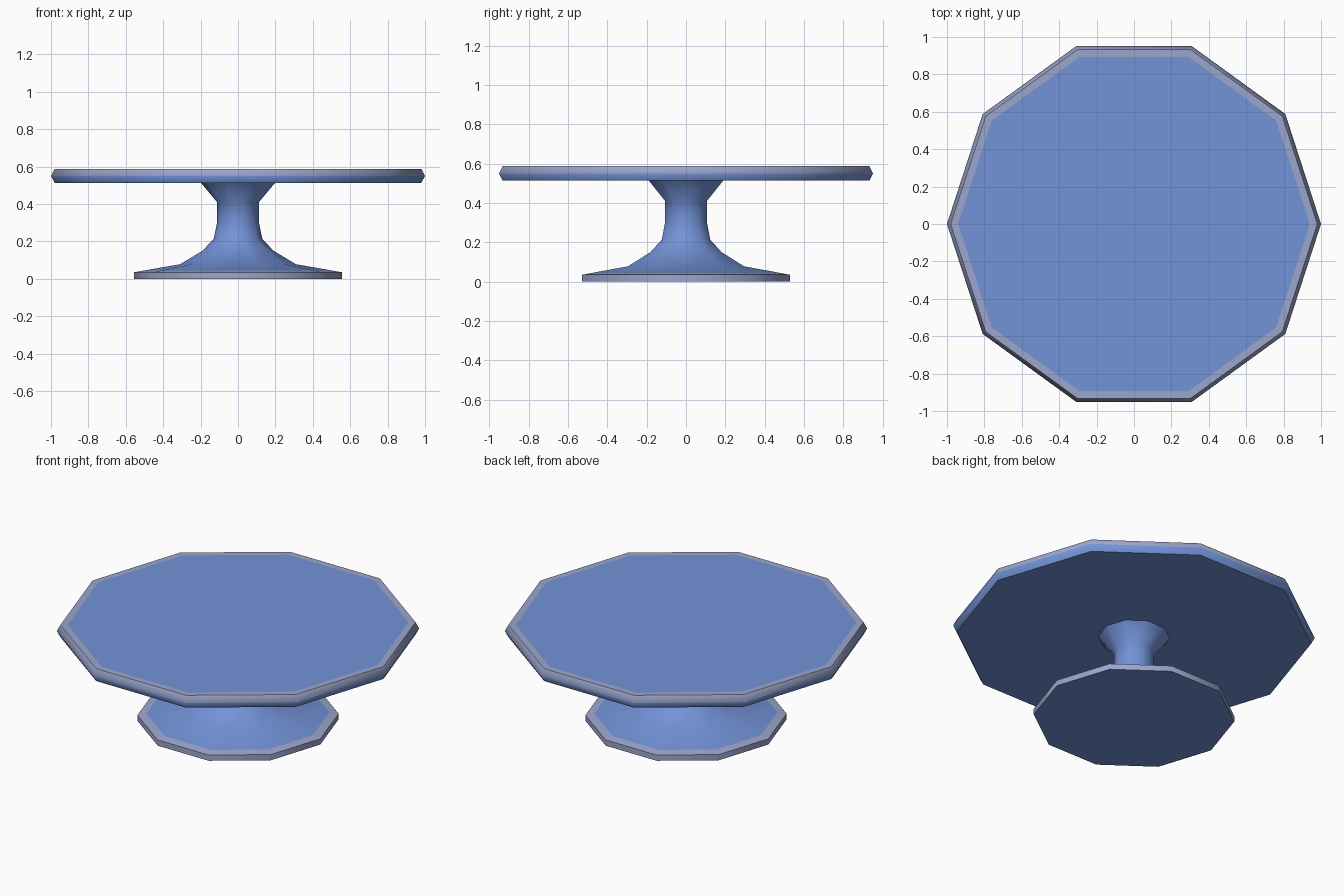
import bpy, bmesh, math

if "Cube" in bpy.data.objects:
    bpy.data.objects.remove(bpy.data.objects["Cube"])

SIDES = 10


def material(name, rgb):
    m = bpy.data.materials.new(name)
    m.diffuse_color = (*rgb, 1)
    m.use_nodes = True
    m.node_tree.nodes["Principled BSDF"].inputs["Base Color"].default_value = m.diffuse_color
    return m


blue = material("cornflower blue", (0.17, 0.29, 0.68))
grey = material("pale grey blue", (0.33, 0.38, 0.60))


def lathe(name, rings, sharp, grey_bands):
    """Ten-sided turned solid; rings are (radius, z) from bottom to top."""
    bm = bmesh.new()
    loops = []
    for r, z in rings:
        loops.append([bm.verts.new((r * math.cos(2 * math.pi * i / SIDES),
                                    r * math.sin(2 * math.pi * i / SIDES), z))
                      for i in range(SIDES)])
    for k in range(len(loops) - 1):
        a, b = loops[k], loops[k + 1]
        for i in range(SIDES):
            j = (i + 1) % SIDES
            f = bm.faces.new((a[i], a[j], b[j], b[i]))
            f.material_index = 1 if k in grey_bands else 0
    bm.faces.new(loops[0][::-1])
    bm.faces.new(loops[-1])
    for f in bm.faces:
        f.smooth = True
    # crisp creases on the chosen rings
    for k in sharp:
        for i in range(SIDES):
            bm.edges.get((loops[k][i], loops[k][(i + 1) % SIDES])).smooth = False
    mesh = bpy.data.meshes.new(name)
    bm.to_mesh(mesh)
    bm.free()
    mesh.materials.append(blue)
    mesh.materials.append(grey)
    ob = bpy.data.objects.new(name, mesh)
    bpy.context.collection.objects.link(ob)
    return ob


# flared foot and stem, with a pale rim around the foot
lathe("pedestal",
      [(0.555, 0), (0.555, 0.035), (0.505, 0.044), (0.31, 0.078), (0.19, 0.15),
       (0.13, 0.213), (0.112, 0.30), (0.112, 0.41), (0.20, 0.515)],
      sharp=(0, 1, 8), grey_bands=(0, 1))

# round plate with a bevelled edge and a pale upper rim
lathe("plate",
      [(0.98, 0.513), (1.0, 0.55), (0.98, 0.588), (0.94, 0.588)],
      sharp=(0, 2), grey_bands=(1, 2))
